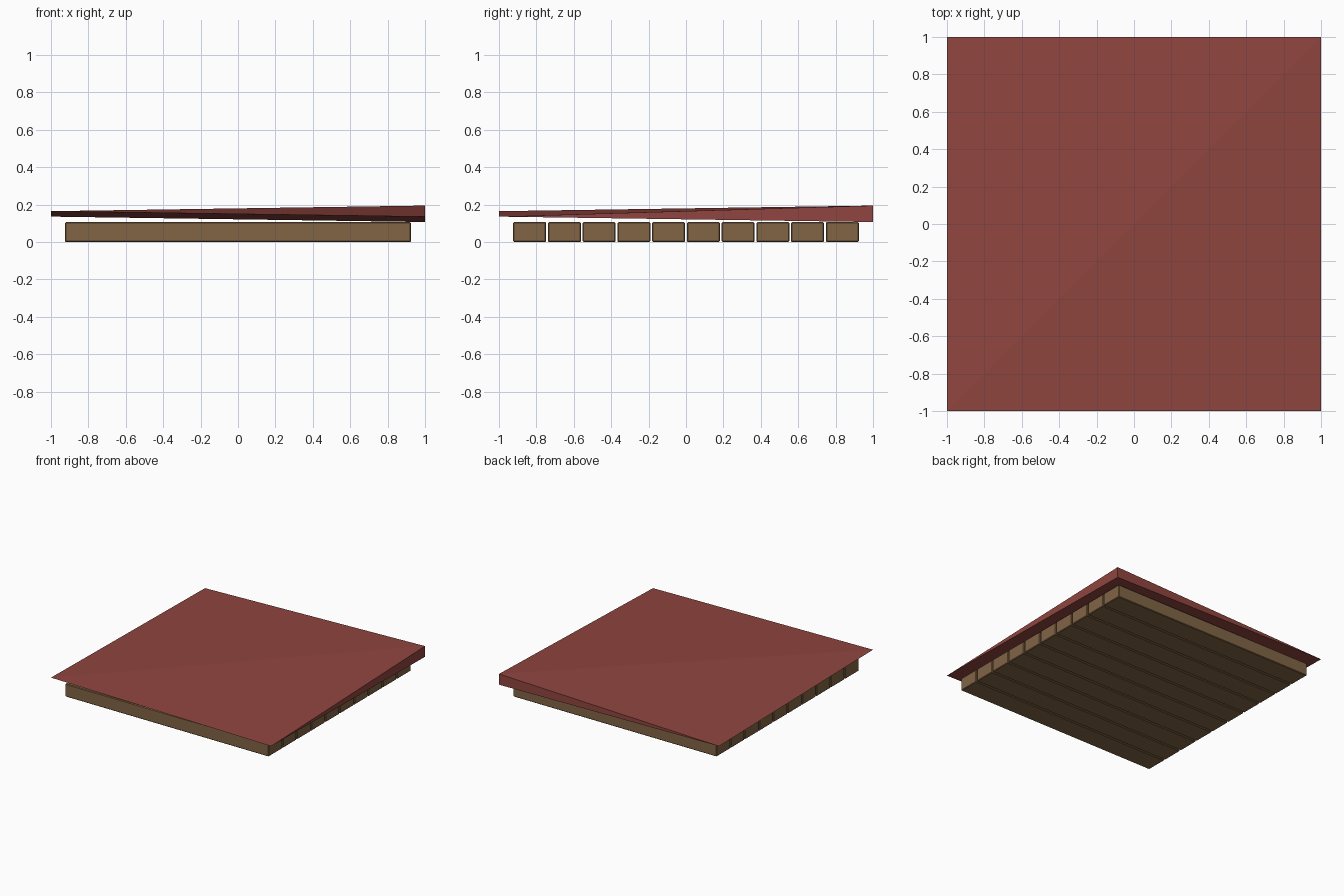
import bpy, bmesh

if "Cube" in bpy.data.objects:
    bpy.data.objects.remove(bpy.data.objects["Cube"])

def material(name, rgb):
    m = bpy.data.materials.new(name)
    m.diffuse_color = (*rgb, 1)
    m.use_nodes = True
    m.node_tree.nodes["Principled BSDF"].inputs["Base Color"].default_value = m.diffuse_color
    return m

wood = material("wood", (0.22, 0.13, 0.06))
red = material("red_cover", (0.28, 0.06, 0.05))

# Row of ten planks running along x, with narrow gaps
count, pitch, width, length, height = 10, 0.1857, 0.176, 1.85, 0.106
for i in range(count):
    y = (i - (count - 1) / 2) * pitch
    bpy.ops.mesh.primitive_cube_add(size=1, location=(0, y, height / 2))
    plank = bpy.context.object
    plank.name = f"plank_{i + 1}"
    plank.scale = (length, width, height)
    bpy.ops.object.transform_apply(location=False, rotation=False, scale=True)
    bevel = plank.modifiers.new("edge", 'BEVEL')
    bevel.width = 0.005
    bevel.segments = 1
    plank.data.materials.append(wood)

# Thin warped cover: knife edges at three corners, thick at the back right
bm = bmesh.new()
a = bm.verts.new((-1, -1, 0.165))
b = bm.verts.new((1, -1, 0.136))
d = bm.verts.new((-1, 1, 0.136))
low = bm.verts.new((1, 1, 0.107))
high = bm.verts.new((1, 1, 0.195))
for face in ((a, b, high), (a, high, d), (a, d, low, b), (b, low, high), (d, high, low)):
    bm.faces.new(face)
bmesh.ops.recalc_face_normals(bm, faces=bm.faces)
mesh = bpy.data.meshes.new("cover")
bm.to_mesh(mesh)
bm.free()
cover = bpy.data.objects.new("cover", mesh)
mesh.materials.append(red)
bpy.context.collection.objects.link(cover)
